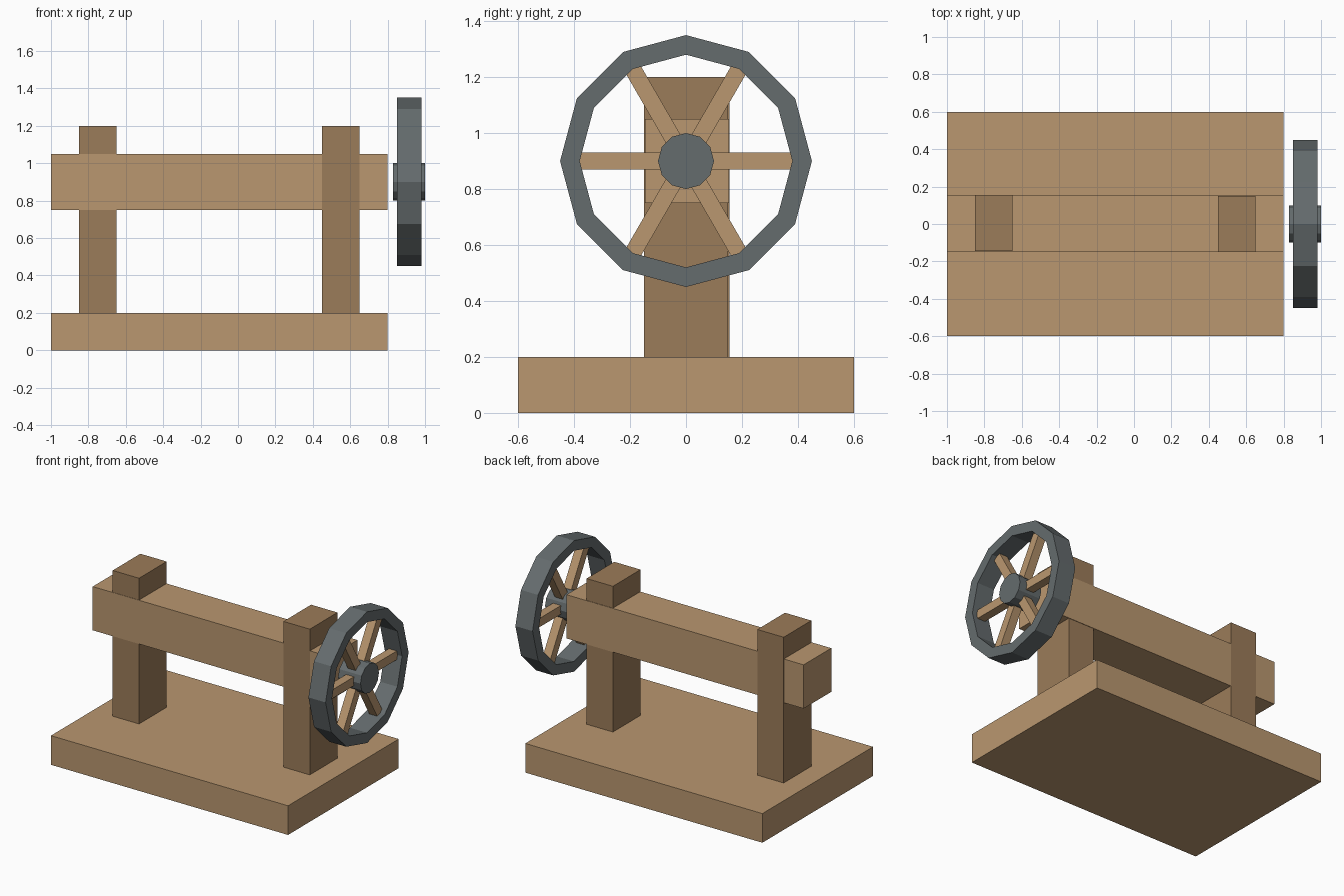
import bpy, bmesh
from math import sin, cos, pi, radians
from mathutils import Matrix, Vector

if "Cube" in bpy.data.objects:
    bpy.data.objects.remove(bpy.data.objects["Cube"])


def material(name, rgb):
    m = bpy.data.materials.new(name)
    m.diffuse_color = (*rgb, 1)
    m.use_nodes = True
    m.node_tree.nodes["Principled BSDF"].inputs["Base Color"].default_value = m.diffuse_color
    return m


LIGHT = material("light_wood", (0.49, 0.31, 0.16))
DARK = material("dark_wood", (0.33, 0.20, 0.10))
IRON = material("grey_iron", (0.13, 0.15, 0.155))


def finish(name, bm, mat):
    bmesh.ops.recalc_face_normals(bm, faces=bm.faces)
    mesh = bpy.data.meshes.new(name)
    bm.to_mesh(mesh)
    bm.free()
    mesh.materials.append(mat)
    obj = bpy.data.objects.new(name, mesh)
    bpy.context.collection.objects.link(obj)
    return obj


def box(name, lo, hi, mat, transform=None):
    lo, hi = Vector(lo), Vector(hi)
    bm = bmesh.new()
    bmesh.ops.create_cube(bm, size=1)
    bmesh.ops.scale(bm, vec=hi - lo, verts=bm.verts)
    bmesh.ops.translate(bm, vec=(lo + hi) / 2, verts=bm.verts)
    if transform:
        bm.transform(transform)
    return finish(name, bm, mat)


# Base board, two posts and the beam (tiny y offsets keep faces from coinciding)
box("base", (-1, -0.6, 0), (0.8, 0.6, 0.2), LIGHT)
box("left_post", (-0.85, -0.145, 0.2), (-0.65, 0.155, 1.2), DARK)
box("right_post", (0.45, -0.15, 0.2), (0.65, 0.15, 1.2), DARK)
box("beam", (-1, -0.147, 0.75), (0.8, 0.153, 1.05), LIGHT)

AXIS_Z, SIDES = 0.9, 12


def ring(bm, x, r):
    return [bm.verts.new((x, r * cos(2 * pi * i / SIDES),
                          AXIS_Z + r * sin(2 * pi * i / SIDES)))
            for i in range(SIDES)]


# Wheel rim: rectangular section swept round the axle
bm = bmesh.new()
section = [(0.85, 0.45), (0.98, 0.45), (0.98, 0.38), (0.85, 0.38)]
loops = [ring(bm, x, r) for x, r in section]
for a, b in zip(loops, loops[1:] + loops[:1]):
    for i in range(SIDES):
        j = (i + 1) % SIDES
        bm.faces.new((a[i], a[j], b[j], b[i]))
finish("wheel_rim", bm, IRON)

# Hub
bm = bmesh.new()
a, b = ring(bm, 0.83, 0.1), ring(bm, 1.0, 0.1)
bm.faces.new(a)
bm.faces.new(b)
for i in range(SIDES):
    j = (i + 1) % SIDES
    bm.faces.new((a[i], a[j], b[j], b[i]))
finish("wheel_hub", bm, IRON)

# Six spokes
for k in range(6):
    turn = (Matrix.Translation((0.915, 0, AXIS_Z))
            @ Matrix.Rotation(radians(60 * k), 4, 'X'))
    box(f"spoke_{k + 1}", (-0.03, 0.05, -0.03), (0.03, 0.385, 0.03), LIGHT, turn)
